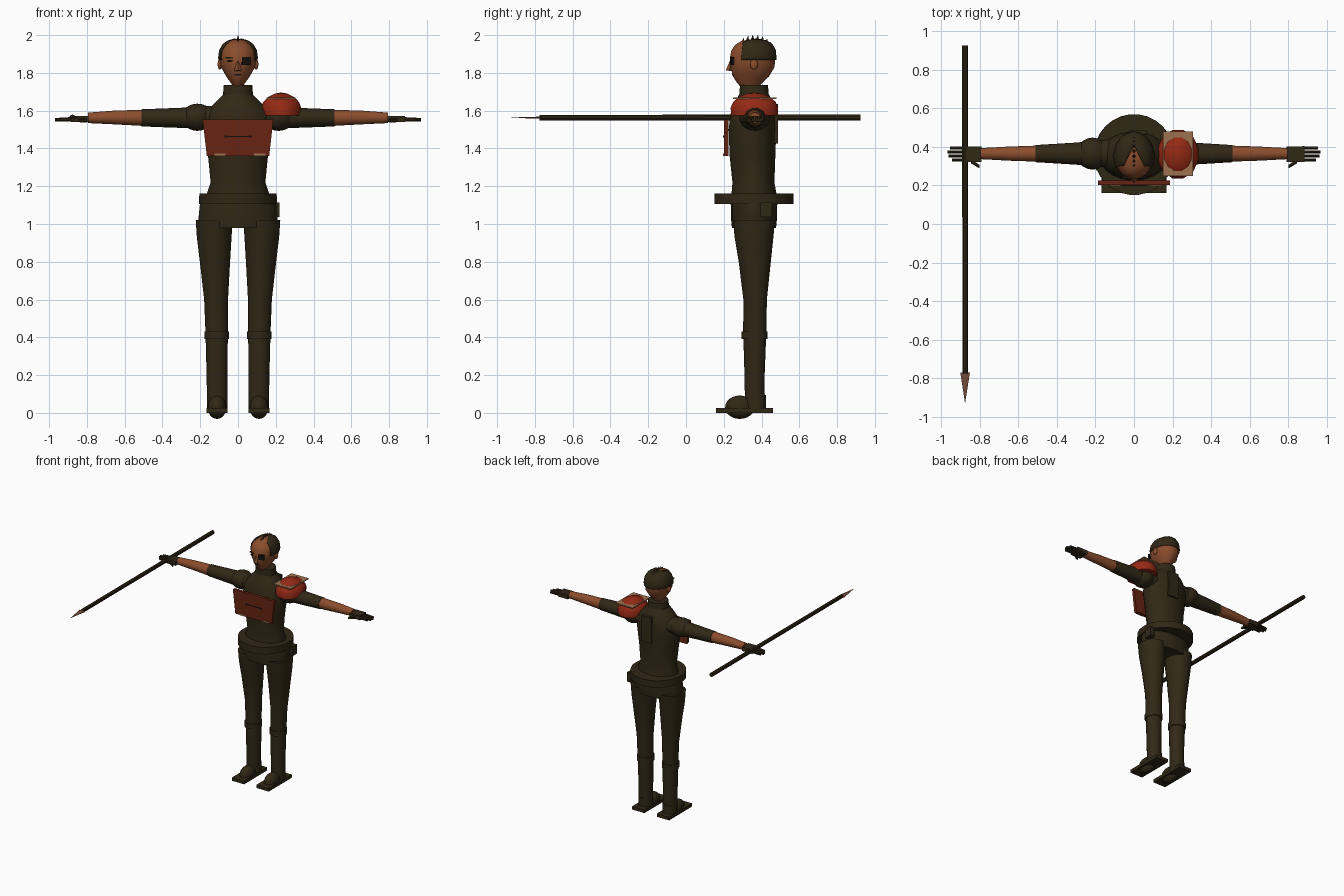
import bpy, bmesh, math
from mathutils import Vector, Matrix

if "Cube" in bpy.data.objects:
    bpy.data.objects.remove(bpy.data.objects["Cube"])


def material(name, rgb):
    m = bpy.data.materials.new(name)
    m.diffuse_color = (*rgb, 1)
    m.use_nodes = True
    m.node_tree.nodes["Principled BSDF"].inputs["Base Color"].default_value = m.diffuse_color
    return m


CLOTH = material("dark olive cloth", (0.030, 0.021, 0.008))
SKIN = material("brown skin", (0.26, 0.075, 0.026))
RED = material("pad red", (0.30, 0.022, 0.007))
MAROON = material("plate dark red", (0.135, 0.017, 0.006))
TAN = material("tan trim", (0.34, 0.17, 0.08))
BLACK = material("black", (0.006, 0.005, 0.004))
TIP = material("spear tip brown", (0.17, 0.07, 0.04))
CY = 0.36  # depth of the body axis


def finish(name, bm, mat, smooth=True):
    bmesh.ops.recalc_face_normals(bm, faces=bm.faces)
    me = bpy.data.meshes.new(name)
    bm.to_mesh(me)
    bm.free()
    me.materials.append(mat)
    if smooth:
        me.shade_smooth()
        me.set_sharp_from_angle(angle=math.radians(35))
    ob = bpy.data.objects.new(name, me)
    bpy.context.collection.objects.link(ob)
    return ob


def loft_bm(sections, n=24, axis="z"):
    """Ellipses (position, centre a, centre b, radius a, radius b) skinned along an axis."""
    bm = bmesh.new()
    rings = []
    for p, ca, cb, ra, rb in sections:
        ring = []
        for i in range(n):
            t = 2 * math.pi * (i + 0.5) / n
            a, b = ca + ra * math.cos(t), cb + rb * math.sin(t)
            co = {"z": (a, b, p), "x": (p, a, b), "y": (a, p, b)}[axis]
            ring.append(bm.verts.new(co))
        rings.append(ring)
    for r, s in zip(rings, rings[1:]):
        for i in range(n):
            j = (i + 1) % n
            bm.faces.new((r[i], r[j], s[j], s[i]))
    bm.faces.new(rings[0])
    bm.faces.new(rings[-1])
    return bm


def loft(name, sections, mat, n=24, axis="z"):
    return finish(name, loft_bm(sections, n, axis), mat)


def box(name, centre, size, mat, turn=0, taper=1):
    bm = bmesh.new()
    bmesh.ops.create_cube(bm, size=1)
    for v in bm.verts:
        v.co = Vector((v.co.x * size[0] * (taper if v.co.z < 0 else 1),
                       v.co.y * size[1], v.co.z * size[2]))
    bm.transform(Matrix.Translation(centre) @ Matrix.Rotation(turn, 4, "Z"))
    return finish(name, bm, mat, False)


def ball(name, centre, radii, mat):
    bm = bmesh.new()
    bmesh.ops.create_uvsphere(bm, u_segments=20, v_segments=12, radius=1)
    bm.transform(Matrix.Translation(centre) @ Matrix.Diagonal((*radii, 1)))
    return finish(name, bm, mat)


# Torso, collar, belt and hips
loft("torso", [(1.10, 0, CY, .165, .125), (1.16, 0, CY, .167, .12), (1.22, 0, .357, .146, .112),
               (1.36, 0, .352, .160, .122), (1.50, 0, .352, .180, .127), (1.58, 0, .356, .175, .122),
               (1.63, 0, CY, .135, .110), (1.69, 0, CY, .075, .078)], CLOTH)
loft("collar", [(1.65, 0, CY, .083, .080), (1.735, 0, CY, .076, .075)], CLOTH)
loft("belt", [(1.105, 0, CY, .208, .21), (1.162, 0, CY, .206, .21)], CLOTH, 28)
loft("hips", [(.98, 0, CY, .20, .118), (1.02, 0, CY, .212, .122), (1.11, 0, CY, .203, .122)], CLOTH)
box("pouch", (.2, .425, 1.075), (.04, .06, .075), CLOTH)
box("back_strap", (.02, .475, 1.53), (.09, .022, .21), CLOTH)

# Chest plate with trim and stitched mark
box("chest_plate", (0, .213, 1.457), (.375, .024, .195), MAROON, taper=.88)
for x in (-.095, .115):
    box("plate_trim", (x, .2, 1.366), (.06, .006, .012), TAN)
box("plate_mark", (0, .2, 1.463), (.14, .005, .004), BLACK)
for x in (-.065, .065):
    box("plate_mark_end", (x, .2, 1.463), (.012, .006, .012), BLACK)

# Legs, shoes, arms and gloves on both sides
for s, side in ((-1, "right"), (1, "left")):
    loft(side + "_leg", [(.02, s * .110, .365, .054, .053), (.20, s * .111, .363, .056, .054),
                         (.43, s * .113, .364, .060, .062), (.60, s * .116, .366, .064, .063),
                         (.80, s * .122, .364, .081, .086), (.93, s * .126, CY, .093, .104),
                         (1.02, s * .126, CY, .099, .112)], CLOTH, 20)
    loft(side + "_knee_band", [(.392, s * .113, .362, .065, .069), (.432, s * .113, .362, .065, .069)], CLOTH, 20)
    loft(side + "_ankle", [(.02, s * .11, .367, .055, .056), (.095, s * .11, .367, .055, .056)], CLOTH, 20)
    box(side + "_sole", (s * .112, .31, .013), (.112, .30, .026), CLOTH)
    ball(side + "_toe", (s * .111, .285, .03), (.05, .078, .062), CLOTH)

    loft(side + "_sleeve", [(s * .12, .365, 1.565, .075, .062), (s * .30, .365, 1.562, .058, .054),
                            (s * .51, .365, 1.562, .045, .046)], CLOTH, 20, "x")
    loft(side + "_forearm", [(s * .505, .365, 1.562, .042, .043), (s * .65, .365, 1.564, .037, .037),
                             (s * .795, .365, 1.562, .029, .028)], SKIN, 20, "x")
    ball(side + "_shoulder", (s * .215, .365, 1.565), (.085, .083, .072), CLOTH)
    box(side + "_palm", (s * .838, .362, 1.556), (.092, .082, .034), CLOTH)
    for i in range(4):
        y = .332 + i * .021
        reach = (.945, .963, .968, .955)[i]
        loft(side + "_finger", [(s * .875, y, 1.555, .009, .012), (s * reach, y, 1.552, .008, .010)], CLOTH, 8, "x")
    loft(side + "_thumb", [(s * .845, .325, 1.55, .012, .012), (s * .80, .297, 1.547, .010, .010)], CLOTH, 8, "x")

# Shoulder pad with square plate
loft("shoulder_pad", [(1.575, .228, .362, .106, .128), (1.615, .228, .362, .110, .130),
                      (1.645, .228, .362, .099, .117), (1.672, .228, .362, .072, .088),
                      (1.690, .228, .362, .035, .042), (1.695, .228, .362, .008, .01)], RED, 12)
box("pad_plate", (.228, .364, 1.666), (.155, .23, .008), TAN)

# Head
head_sections = [(1.725, 0, .335, .024, .045), (1.75, 0, .338, .040, .070), (1.78, 0, .344, .062, .095),
                 (1.83, 0, .352, .090, .117), (1.88, 0, .353, .100, .121), (1.92, 0, .355, .094, .115),
                 (1.95, 0, .357, .076, .096), (1.967, 0, .358, .052, .068), (1.977, 0, .358, .02, .026)]
loft("head", head_sections, SKIN, 32)
bm = bmesh.new()
bmesh.ops.create_cone(bm, cap_ends=True, segments=4, radius1=.02, radius2=.005, depth=.055)
bm.transform(Matrix.Translation((0, .234, 1.838)) @ Matrix.Rotation(math.radians(-8), 4, "X"))
finish("nose", bm, SKIN, False)
for s in (-1, 1):
    ball("ear", (s * .096, .36, 1.845), (.012, .02, .028), SKIN)

# Face details
box("eye_patch", (.042, .243, 1.862), (.046, .012, .042), BLACK, .2)
box("eye", (-.042, .241, 1.862), (.026, .008, .010), BLACK, -.2)
box("eyebrow", (-.044, .241, 1.880), (.036, .008, .007), CLOTH, -.2)
box("mouth", (0, .248, 1.79), (.036, .008, .010), BLACK)

# Hair: outer shell of the head cut along the hairline
bm = loft_bm(head_sections, 32)
bm.transform(Matrix.Translation((0, .358, 1.86)) @ Matrix.Diagonal((1.06, 1.05, 1.04, 1))
             @ Matrix.Translation((0, -.358, -1.86)))
for co, no in (((0, 0, 1.868), (0, 0, 1)), ((0, .29, 1.87), (0, 1, -.12)),
               ((0, .41, 0), (1, .5, 0)), ((0, .41, 0), (-1, .5, 0))):
    bmesh.ops.bisect_plane(bm, geom=bm.verts[:] + bm.edges[:] + bm.faces[:], plane_co=co, plane_no=no)


def bald(f):
    c = f.calc_center_median()
    return c.z < 1.868 or c.y < .29 + .12 * (c.z - 1.87) or abs(c.x) < .5 * (.41 - c.y)


bmesh.ops.delete(bm, geom=[f for f in bm.faces if bald(f)], context="FACES")
hair = finish("hair", bm, CLOTH)
hair.modifiers.new("thickness", "SOLIDIFY").thickness = .008

# Row of hair spikes over the crown
for i in range(8):
    t = math.radians(122 - i * 13.5)
    y, z = .36 + .112 * math.cos(t), 1.868 + .107 * math.sin(t)
    loft("hair_spike", [(z - .015, 0, y, .012, .015), (z + .026, 0, y + .004, .001, .001)], CLOTH, 8)

# Spear held in the right hand
loft("spear_shaft", [(-.775, -.876, 1.563, .015, .015), (.925, -.876, 1.563, .016, .016)], CLOTH, 10, "y")
loft("spear_tip", [(-.925, -.876, 1.563, .001, .001), (-.77, -.876, 1.563, .027, .006)], TIP, 8, "y")
